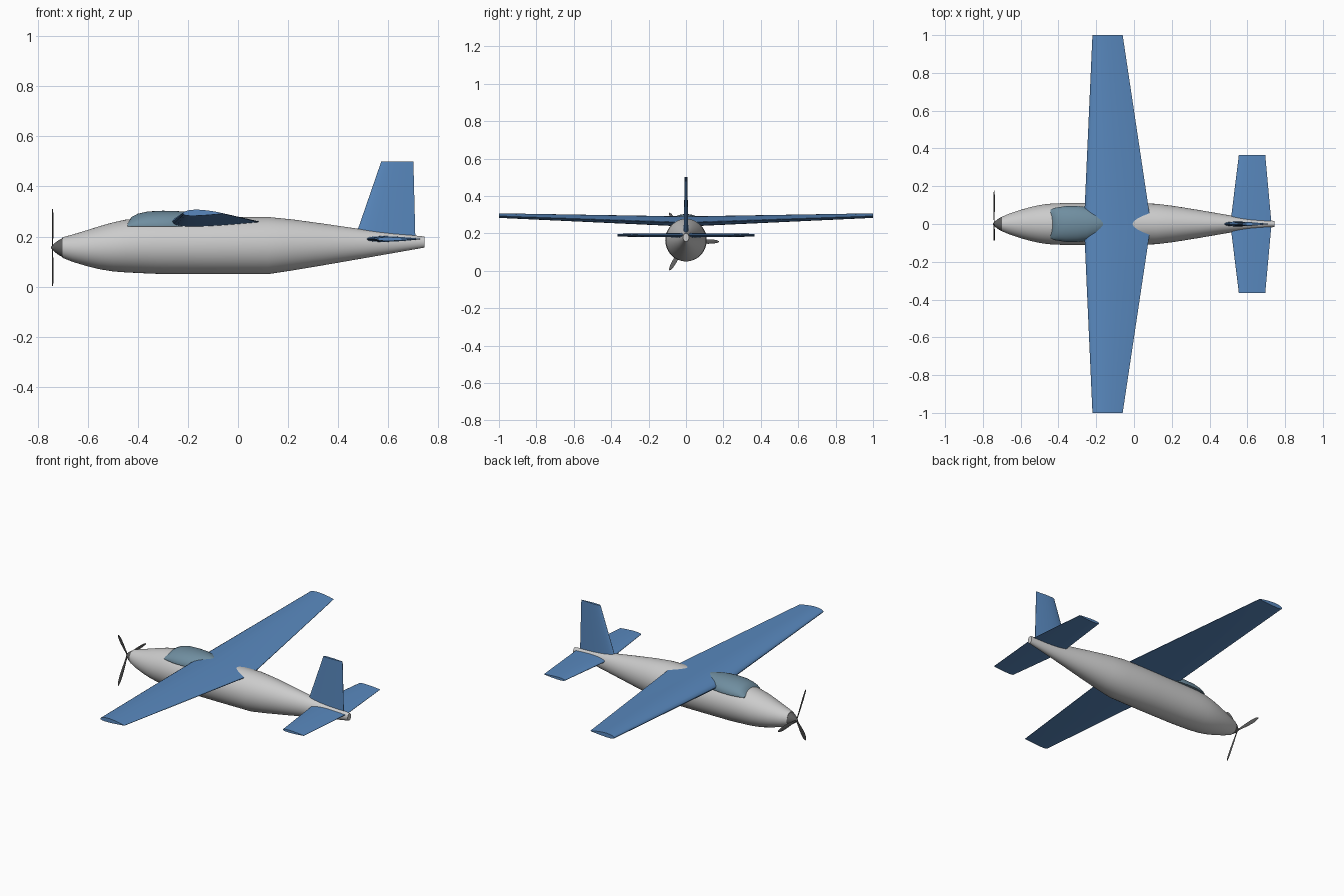
import bpy, bmesh, math
from mathutils import Vector, Matrix

if "Cube" in bpy.data.objects:
    bpy.data.objects.remove(bpy.data.objects["Cube"])


def material(name, rgb):
    m = bpy.data.materials.new(name)
    m.diffuse_color = (*rgb, 1)
    m.use_nodes = True
    m.node_tree.nodes["Principled BSDF"].inputs["Base Color"].default_value = m.diffuse_color
    return m


BLUE = material("blue_paint", (0.10, 0.25, 0.52))
GLASS = material("canopy_glass", (0.16, 0.27, 0.35))
DARK = material("dark_metal", (0.12, 0.12, 0.12))


def finish(name, bm, mat=None, angle=30):
    bmesh.ops.recalc_face_normals(bm, faces=bm.faces)
    me = bpy.data.meshes.new(name)
    bm.to_mesh(me)
    bm.free()
    ob = bpy.data.objects.new(name, me)
    bpy.context.collection.objects.link(ob)
    if mat:
        me.materials.append(mat)
    bpy.ops.object.select_all(action='DESELECT')
    ob.select_set(True)
    bpy.context.view_layer.objects.active = ob
    bpy.ops.object.shade_smooth_by_angle(angle=math.radians(angle))
    return ob


def loft(bm, rings):
    """Skin closed rings of equal length and cap both ends."""
    vs = [[bm.verts.new(p) for p in r] for r in rings]
    n = len(vs[0])
    for a, b in zip(vs, vs[1:]):
        for i in range(n):
            j = (i + 1) % n
            bm.faces.new((a[i], a[j], b[j], b[i]))
    bm.faces.new(vs[0])
    bm.faces.new(vs[-1])


def ellipse_x(x, zc, hw, hh, n=48):
    return [(x, hw * math.cos(t), zc + hh * math.sin(t))
            for t in (2 * math.pi * i / n for i in range(n))]


def airfoil(chord, t, camber=0.0, n=14):
    """Closed aerofoil outline as (along chord, height)."""
    def pt(u, s):
        th = 5 * t * (0.2969 * u**.5 - 0.126 * u - 0.3516 * u**2
                      + 0.2843 * u**3 - 0.1015 * u**4) + 0.004
        if u == 0:
            th = 0
        c = camber * (1 - ((u - .4) / (.4 if u < .4 else .6))**2)
        return (u * chord, (c + s * th) * chord)
    us = [(1 - math.cos(math.pi * i / n)) / 2 for i in range(n + 1)]
    return [pt(u, 1) for u in reversed(us)] + [pt(u, -1) for u in us[1:]]


def flat_surface(name, stations, t, camber=0.0):
    """Wing-like part; stations: (y, leading x, trailing x, z)."""
    bm = bmesh.new()
    loft(bm, [[(a + u, y, z + h) for u, h in airfoil(b - a, t, camber)]
              for y, a, b, z in stations])
    finish(name, bm, BLUE, 40)


# Fuselage: x, top z, bottom z, half width
body = [(-.70, .197, .115, .038), (-.66, .208, .099, .055), (-.60, .226, .081, .075),
        (-.55, .242, .069, .089), (-.50, .256, .061, .100), (-.45, .267, .057, .107),
        (-.39, .273, .054, .110), (-.32, .276, .051, .111), (-.10, .278, .050, .111),
        (.12, .278, .050, .107), (.22, .268, .065, .094), (.35, .250, .087, .073),
        (.50, .228, .113, .047), (.62, .213, .134, .030), (.745, .200, .156, .016)]
bm = bmesh.new()
loft(bm, [ellipse_x(x, (t + b) / 2, w, (t - b) / 2) for x, t, b, w in body])
finish("fuselage", bm)

# Canopy: x, half width, height above its base
bm = bmesh.new()
glass = [(-.442, .076, .012), (-.425, .084, .036), (-.40, .089, .049), (-.36, .095, .058),
         (-.30, .095, .061), (-.25, .090, .060), (-.20, .074, .056), (-.16, .048, .048),
         (-.135, .015, .036)]
loft(bm, [ellipse_x(x, .242, w, h) for x, w, h in glass])
bmesh.ops.bisect_plane(bm, geom=bm.verts[:] + bm.edges[:] + bm.faces[:],
                       plane_co=(0, 0, .241), plane_no=(0, 0, -1), clear_outer=True)
bmesh.ops.holes_fill(bm, edges=[e for e in bm.edges if e.is_boundary])
finish("canopy", bm, GLASS)

# Main wing with dihedral, and tailplane
flat_surface("wing", [(-1, -.22, -.06, .292), (0, -.265, .09, .257), (1, -.22, -.06, .292)],
             .145, .02)
flat_surface("tailplane", [(-.365, .555, .695, .19), (0, .51, .728, .19),
                           (.365, .555, .695, .19)], .10)

# Fin
bm = bmesh.new()
loft(bm, [[(a + u, h, z) for u, h in airfoil(b - a, .10)]
          for z, a, b in ((.19, .465, .708), (.50, .572, .70))])
finish("fin", bm, BLUE, 40)

# Spinner
HUB = .156
bm = bmesh.new()
loft(bm, [ellipse_x(x, HUB, r, r, 32) for x, r in
          ((-.698, .039), (-.715, .030), (-.73, .019), (-.742, .008), (-.747, .002))])
finish("spinner", bm, DARK)

# Three propeller blades, slim leaf shapes
bm = bmesh.new()
blade = [(.0, .005), (.04, .007), (.08, .0105), (.12, .012), (.15, .0105), (.168, .0065), (.177, .002)]
for k in range(3):
    rot = Matrix.Rotation(k * 2 * math.pi / 3, 3, 'X')
    pitch = math.radians(12)
    rings = []
    for r, w in blade:
        ring = []
        for i in range(12):
            a = 2 * math.pi * i / 12
            c, h = w * math.cos(a), .0022 * math.sin(a)
            p = Vector((h * math.cos(pitch) + c * math.sin(pitch), r,
                        c * math.cos(pitch) - h * math.sin(pitch)))
            ring.append(rot @ p + Vector((-.740, 0, HUB)))
        rings.append(ring)
    loft(bm, rings)
finish("propeller", bm, DARK)
